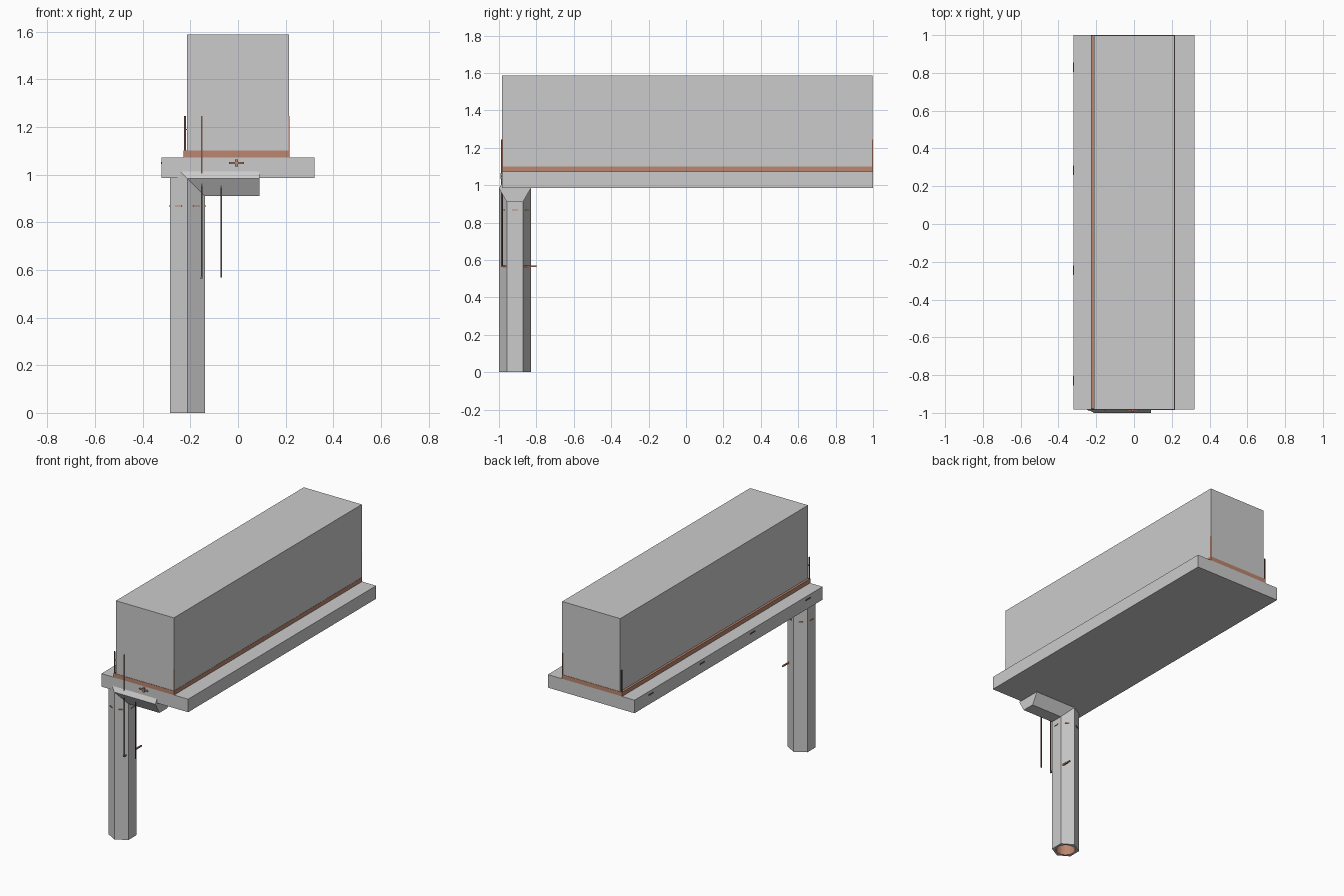
import bpy, bmesh, math
from mathutils import Vector

if "Cube" in bpy.data.objects:
    bpy.data.objects.remove(bpy.data.objects["Cube"])

brown = bpy.data.materials.new("brown")
brown.diffuse_color = (0.50, 0.24, 0.16, 1)
brown.use_nodes = True
brown.node_tree.nodes["Principled BSDF"].inputs["Base Color"].default_value = brown.diffuse_color
dark = bpy.data.materials.new("dark_brown")
dark.diffuse_color = (0.16, 0.09, 0.07, 1)
dark.use_nodes = True
dark.node_tree.nodes["Principled BSDF"].inputs["Base Color"].default_value = dark.diffuse_color


def box(name, x0, x1, y0, y1, z0, z1, mat=None, turn=0):
    bpy.ops.mesh.primitive_cube_add(size=1, location=((x0 + x1) / 2, (y0 + y1) / 2, (z0 + z1) / 2),
                                    rotation=(0, 0, turn))
    ob = bpy.context.object
    ob.name = name
    ob.scale = (x1 - x0, y1 - y0, z1 - z0)
    if mat:
        ob.data.materials.append(mat)
    return ob


# Main body: slab and tall block
Y0, Y1 = -0.983, 1.0
box("base_slab", -0.32, 0.32, Y0, Y1, 0.985, 1.072)
box("upper_block", -0.213, 0.215, Y0, Y1 - 0.002, 1.072, 1.587)

# Trim band around the foot of the block
box("trim_left", -0.228, -0.213, Y0, Y1, 1.072, 1.1, brown)
box("trim_right", 0.213, 0.2165, Y0, Y1, 1.072, 1.1, brown)
box("trim_front", -0.228, 0.2165, Y0 - 0.002, Y0 + 0.003, 1.072, 1.1, brown)
box("trim_back", -0.228, 0.2165, Y1 - 0.004, Y1, 1.072, 1.1, brown)

# Upright strips at the corners of the block
for end, y in (("front", Y0), ("back", Y1 - 0.005)):
    box("corner_strip_left_" + end, -0.227, -0.219, y - 0.001, y + 0.005, 1.1, 1.245, dark)
    box("corner_strip_right_" + end, 0.211, 0.2165, y - 0.001, y + 0.005, 1.1, 1.245, brown)
box("strip_tab", -0.22, -0.212, Y0, Y0 + 0.005, 1.186, 1.192, dark)

# Hexagonal leg and arm: one profile swept around a mitred corner
CX, CY, CZ, R = -0.2125, -0.915, 0.983, 0.085
bm = bmesh.new()
rings = [[], [], []]
for i in range(6):
    a = math.radians(90 + 60 * i)
    u, v = R * math.cos(a), R * math.sin(a)
    for ring, (x, z) in zip(rings, ((CX + u, 0), (CX + u, CZ - u), (0.09, CZ - u))):
        ring.append(bm.verts.new((x, CY + v, z)))
for lo, hi in zip(rings, rings[1:]):
    for i in range(6):
        j = (i + 1) % 6
        bm.faces.new((lo[i], lo[j], hi[j], hi[i]))
bm.faces.new(rings[0])
bm.faces.new(rings[2])
bmesh.ops.recalc_face_normals(bm, faces=bm.faces)
mesh = bpy.data.meshes.new("leg_and_arm")
bm.to_mesh(mesh)
bm.free()
leg = bpy.data.objects.new("leg_and_arm", mesh)
bpy.context.collection.objects.link(leg)
mesh.materials.append(None)
mesh.materials.append(brown)

# Round bore up the leg
bpy.ops.mesh.primitive_cylinder_add(vertices=32, radius=0.06, depth=1.0, location=(CX, CY, 0.4))
cutter = bpy.context.object
cutter.name = "bore_cutter"
cutter.data.materials.append(None)
cutter.data.materials.append(brown)
for p in cutter.data.polygons:
    p.material_index = 1
cutter.hide_render = True
mod = leg.modifiers.new("bore", 'BOOLEAN')
mod.object = cutter
mod.operation = 'DIFFERENCE'
mod.solver = 'EXACT'
bpy.context.view_layer.objects.active = leg
bpy.ops.object.modifier_apply(modifier="bore")
bpy.data.objects.remove(cutter)

# Small tabs on the six leg faces
for i in range(6):
    a = math.radians(60 * i)
    d = R * math.cos(math.pi / 6)
    x, y = CX + d * math.cos(a), CY + d * math.sin(a)
    box(f"leg_tab_{i + 1}", x - 0.004, x + 0.004, y - 0.016, y + 0.016, 0.865, 0.871, brown, a)

# Thin hanging rods and the cross pin through the leg
box("long_rod", -0.155, -0.149, -0.988, -0.982, 0.562, 1.245, dark)
box("short_rod", -0.073, -0.068, -0.983, -0.978, 0.567, 0.96, dark)
box("cross_pin", -0.157, -0.148, -0.99, -0.80, 0.562, 0.57, brown)

# Cross mark on the slab front, tabs on its left edge
box("cross_mark_bar", -0.038, 0.025, -0.99, Y0, 1.044, 1.052, brown)
box("cross_mark_post", -0.012, 0.0, -0.992, Y0, 1.034, 1.064, brown)
for i, y in enumerate((-0.83, -0.245, 0.285, 0.83)):
    box(f"slab_tab_{i + 1}", -0.3235, -0.318, y - 0.025, y + 0.025, 1.044, 1.052, dark)
